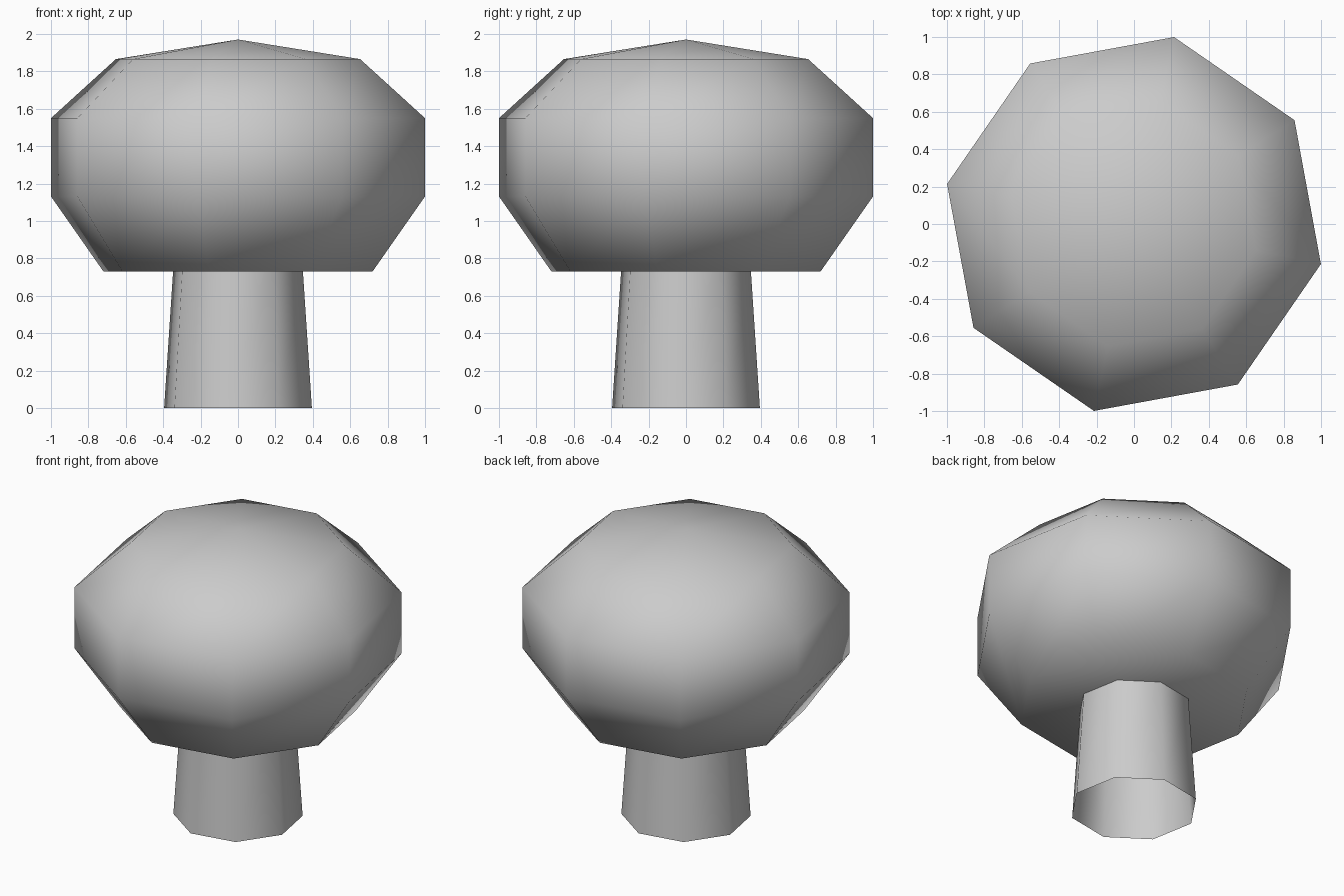
import bpy, bmesh
from math import cos, sin, radians

cube = bpy.data.objects.get("Cube")
if cube:
    bpy.data.objects.remove(cube, do_unlink=True)

SIDES = 8
TURN = radians(-12.1)

# One plain grey for the whole model
grey = bpy.data.materials.new("light_grey")
grey.use_nodes = True
colour = (0.6, 0.6, 0.6, 1)
grey.diffuse_color = colour
grey.node_tree.nodes["Principled BSDF"].inputs["Base Color"].default_value = colour


def lathe(name, profile, apex=None, closed_base=False):
    """Eight-sided turned shape from (radius, height) pairs, bottom to top."""
    bm = bmesh.new()
    rings = []
    for r, z in profile:
        angles = [TURN + radians(360) * i / SIDES for i in range(SIDES)]
        rings.append([bm.verts.new((r * cos(a), r * sin(a), z)) for a in angles])
    for low, high in zip(rings, rings[1:]):
        for i in range(SIDES):
            j = (i + 1) % SIDES
            bm.faces.new((low[i], low[j], high[j], high[i]))
    if apex is not None:
        tip = bm.verts.new((0, 0, apex))
        for i in range(SIDES):
            bm.faces.new((rings[-1][i], rings[-1][(i + 1) % SIDES], tip))
    if closed_base:
        bm.faces.new(rings[0][::-1])
    for f in bm.faces:
        f.smooth = True
    mesh = bpy.data.meshes.new(name)
    bm.to_mesh(mesh)
    bm.free()
    mesh.materials.append(grey)
    obj = bpy.data.objects.new(name, mesh)
    bpy.context.collection.objects.link(obj)
    return obj


# Tapered open trunk
lathe("trunk", [(0.404, 0), (0.355, 0.73)])

# Rounded crown with a shallow pointed top and flat underside
lathe("crown", [(0.736, 0.73), (1.022, 1.13), (1.022, 1.55), (0.668, 1.865)],
      apex=1.97, closed_base=True)
